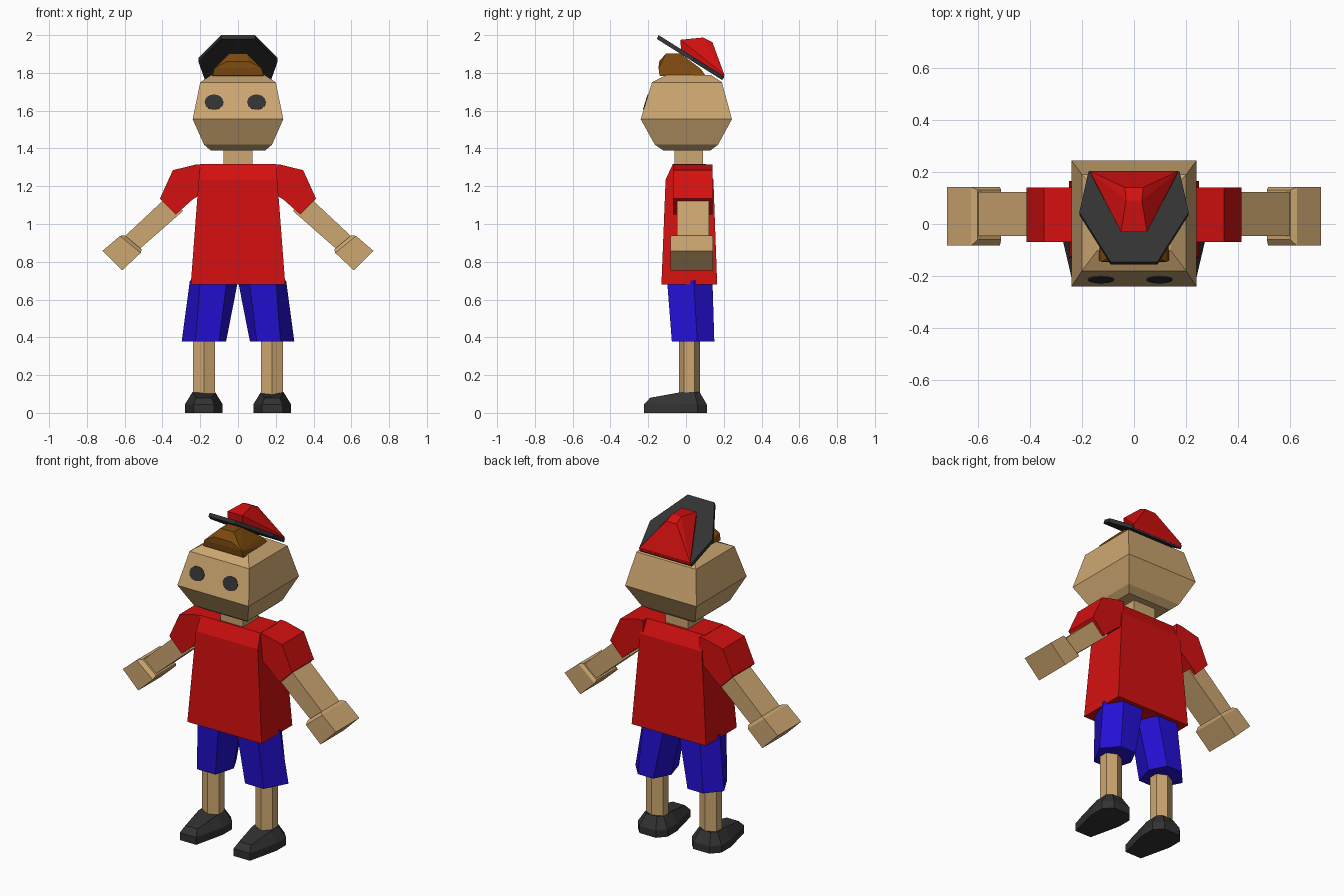
import bpy, bmesh, math
from mathutils import Vector

if "Cube" in bpy.data.objects:
    bpy.data.objects.remove(bpy.data.objects["Cube"])


def material(name, rgb):
    m = bpy.data.materials.new(name)
    m.diffuse_color = (*rgb, 1)
    m.use_nodes = True
    m.node_tree.nodes["Principled BSDF"].inputs["Base Color"].default_value = m.diffuse_color
    return m


SKIN = material("tan skin", (0.61, 0.386, 0.165))
RED = material("red cloth", (0.66, 0.005, 0.005))
BLUE = material("blue cloth", (0.018, 0.005, 0.66))
BROWN = material("brown hair", (0.20, 0.068, 0.005))
DARK = material("charcoal", (0.032, 0.032, 0.033))


def finish(name, bm, mat):
    bmesh.ops.recalc_face_normals(bm, faces=bm.faces[:])
    me = bpy.data.meshes.new(name)
    bm.to_mesh(me)
    bm.free()
    me.materials.append(mat)
    ob = bpy.data.objects.new(name, me)
    bpy.context.collection.objects.link(ob)
    return ob


def loft(name, rings, mat, side=1):
    """Skin a stack of equal-length rings and cap both ends."""
    bm = bmesh.new()
    vs = [[bm.verts.new((p[0] * side, p[1], p[2])) for p in r] for r in rings]
    n = len(vs[0])
    for a, b in zip(vs, vs[1:]):
        for i in range(n):
            j = (i + 1) % n
            bm.faces.new((a[i], a[j], b[j], b[i]))
    bm.faces.new(vs[0][::-1])
    bm.faces.new(vs[-1])
    return finish(name, bm, mat)


def hull(name, half, mat):
    """Convex solid from points mirrored across x."""
    bm = bmesh.new()
    for x, y, z in half:
        bm.verts.new((x, y, z))
        bm.verts.new((-x, y, z))
    bmesh.ops.convex_hull(bm, input=bm.verts[:])
    bmesh.ops.dissolve_limit(bm, angle_limit=0.02, verts=bm.verts[:], edges=bm.edges[:])
    return finish(name, bm, mat)


def rect(hx, y0, y1, z):
    return [(-hx, y0, z), (hx, y0, z), (hx, y1, z), (-hx, y1, z)]


def slab(top, bottom, y0, y1):
    """Arm section: top and bottom (x, z) points, swept from y0 to y1."""
    (a, b), (c, d) = top, bottom
    return [(a, y0, b), (a, y1, b), (c, y1, d), (c, y0, d)]


# Head, neck and shirt body
loft("head", [rect(0.145, -0.12, 0.13, 1.39), rect(0.18, -0.165, 0.17, 1.42),
              rect(0.24, -0.24, 0.243, 1.555), rect(0.2, -0.18, 0.19, 1.75),
              rect(0.14, -0.10, 0.13, 1.79)], SKIN)
loft("neck", [rect(0.076, -0.06, 0.09, 1.28), rect(0.076, -0.06, 0.09, 1.42)], SKIN)
loft("shirt", [rect(0.25, -0.13, 0.165, 0.68), rect(0.208, -0.108, 0.145, 1.235),
               rect(0.2, -0.07, 0.105, 1.317)], RED)

# Eyes: thin plates lying on the sloped face
slope = Vector((0, 0.06, 0.195)).normalized()
out = Vector((0, -slope.z, slope.y))
for name, x in (("right_eye", -0.127), ("left_eye", 0.098)):
    c = Vector((x, -0.212, 1.645))
    loft(name, [[c + out * d + Vector((0.05 * math.cos(t), 0, 0)) + slope * 0.042 * math.sin(t)
                 for t in (i * math.tau / 12 for i in range(12))]
                for d in (-0.004, 0.004)], DARK)

# Hair tuft under the cap
hull("hair", [(0.135, -0.14, 1.785), (0.135, 0.11, 1.775), (0.125, -0.145, 1.825),
              (0.06, -0.143, 1.86), (0.045, -0.105, 1.903), (0.045, -0.03, 1.903),
              (0.11, 0.08, 1.82)], BROWN)

# Cap: tilted six-sided brim plate and faceted crown
brim = []
for x, y in ((0.09, -0.155), (0.21, 0.035), (0.175, 0.192)):
    z = 1.98 - 0.629 * (y + 0.155)
    brim += [(x, y, z), (x, y + 0.01, z + 0.02)]
hull("cap_brim", brim, DARK)
hull("cap_crown", [(0.17, 0.2, 1.77), (0.17, 0.203, 1.79), (0.05, -0.025, 1.91),
                   (0.05, -0.03, 1.975), (0.03, 0.09, 1.987), (0.035, 0.14, 1.962)], RED)

for label, s in (("left", 1), ("right", -1)):
    # Sleeve, arm and hand
    loft(label + "_sleeve", [slab((0.19, 1.316), (0.19, 1.16), -0.07, 0.14),
                             slab((0.225, 1.314), (0.215, 1.145), -0.07, 0.14),
                             slab((0.345, 1.285), (0.24, 1.13), -0.07, 0.14),
                             slab((0.413, 1.135), (0.33, 1.05), -0.07, 0.14)], RED, s)
    loft(label + "_arm", [slab((0.375, 1.145), (0.29, 1.07), -0.047, 0.122),
                          slab((0.61, 0.925), (0.535, 0.855), -0.047, 0.122)], SKIN, s)
    loft(label + "_hand", [slab((0.60, 0.94), (0.51, 0.865), -0.06, 0.13),
                           slab((0.625, 0.937), (0.515, 0.847), -0.083, 0.142),
                           slab((0.717, 0.858), (0.613, 0.755), -0.083, 0.142)], SKIN, s)

    # Six-sided short leg, flaring outward
    loft(label + "_short", [
        [(0.06, -0.1, 0.7), (0.2, -0.1, 0.7), (0.255, 0.04, 0.7),
         (0.19, 0.14, 0.7), (0.05, 0.14, 0.7), (0.0, 0.03, 0.7)],
        [(0.1, -0.075, 0.378), (0.225, -0.075, 0.378), (0.298, 0.06, 0.378),
         (0.22, 0.15, 0.378), (0.115, 0.15, 0.378), (0.063, 0.05, 0.378)]], BLUE, s)

    # Six-sided lower leg with an edge at the front
    loft(label + "_leg", [[(0.18 + 0.066 * math.sin(i * math.pi / 3),
                            0.018 - 0.055 * math.cos(i * math.pi / 3), z) for i in range(6)]
                          for z in (0.08, 0.42)], SKIN, s)

    # Shoe: upright sole, then sloping up to the ankle
    plan = [(0.055, -0.222), (0.1, -0.03), (0.1, 0.06), (0.055, 0.11)]

    def shoe_ring(half, heights):
        pts = [(x, y, z) for (x, y), z in zip(half, heights)]
        return [(0.181 + x, y, z) for x, y, z in pts] + [(0.181 - x, y, z) for x, y, z in pts[::-1]]

    loft(label + "_shoe", [
        shoe_ring(plan, [0, 0, 0, 0]),
        shoe_ring(plan, [0.045, 0.045, 0.045, 0.045]),
        shoe_ring([(0.04, -0.19), (0.06, -0.035), (0.06, 0.045), (0.035, 0.072)],
                  [0.08, 0.108, 0.11, 0.11])], DARK, s)
